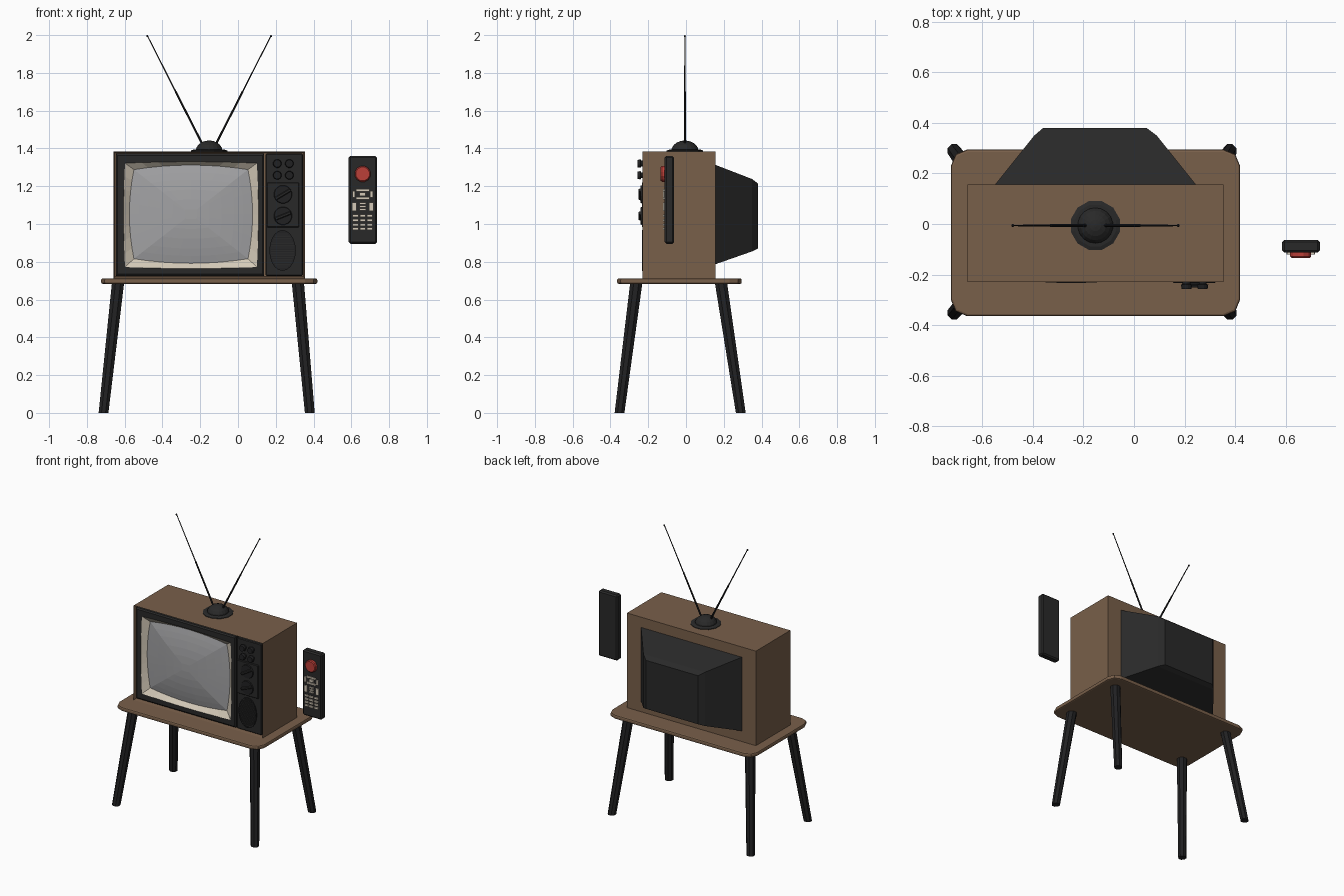
import bpy, bmesh
from math import cos, sin, pi, radians, sqrt
from mathutils import Vector

if "Cube" in bpy.data.objects:
    bpy.data.objects.remove(bpy.data.objects["Cube"], do_unlink=True)


def material(name, r, g, b):
    m = bpy.data.materials.new(name)
    m.use_nodes = True
    m.diffuse_color = (r, g, b, 1)
    node = next(n for n in m.node_tree.nodes if n.type == 'BSDF_PRINCIPLED')
    node.inputs["Base Color"].default_value = (r, g, b, 1)
    node.inputs["Roughness"].default_value = 0.7
    return m


WOOD = material("walnut wood", 0.19, 0.115, 0.068)
DARK = material("dark plastic", 0.022, 0.022, 0.022)
BLACK = material("black lacquer", 0.015, 0.015, 0.016)
CREAM = material("cream trim", 0.66, 0.59, 0.48)
GLASS = material("grey screen", 0.36, 0.36, 0.37)
RED = material("red button", 0.5, 0.05, 0.04)


def finish(name, bm, *mats):
    bmesh.ops.recalc_face_normals(bm, faces=bm.faces)
    mesh = bpy.data.meshes.new(name)
    bm.to_mesh(mesh)
    bm.free()
    for m in mats:
        mesh.materials.append(m)
    ob = bpy.data.objects.new(name, mesh)
    bpy.context.collection.objects.link(ob)
    return ob


def bevel(ob, width, segments=1, limit=60):
    mod = ob.modifiers.new("bevel", 'BEVEL')
    mod.width, mod.segments = width, segments
    mod.limit_method, mod.angle_limit = 'ANGLE', radians(limit)
    return ob


def cube(bm, x, y, z):
    """Box spanning the (low, high) pairs x, y and z."""
    verts = bmesh.ops.create_cube(bm, size=1)["verts"]
    for v in verts:
        for i, (lo, hi) in enumerate((x, y, z)):
            v.co[i] = hi if v.co[i] > 0 else lo
    return verts


def box(name, x, y, z, mat, width=0):
    bm = bmesh.new()
    cube(bm, x, y, z)
    ob = finish(name, bm, mat)
    return bevel(ob, width) if width else ob


def loft(name, rings, mats, bands=None):
    """Skin over matching rings, with both ends capped."""
    bm = bmesh.new()
    loops = [[bm.verts.new(p) for p in ring] for ring in rings]
    n = len(loops[0])
    for k, (a, b) in enumerate(zip(loops, loops[1:])):
        for i in range(n):
            j = (i + 1) % n
            f = bm.faces.new((a[i], a[j], b[j], b[i]))
            f.material_index = bands[k] if bands else 0
    bm.faces.new(loops[0])
    cap = bm.faces.new(loops[-1])
    cap.material_index = bands[-1] if bands else 0
    return finish(name, bm, *mats)


def rod(name, stations, mat, n=8, level=False, squash=1):
    """Round bar through (point, radius) stations; level keeps ends horizontal."""
    axis = Vector(stations[-1][0]) - Vector(stations[0][0])
    turn = axis.to_track_quat('Z', 'Y')
    rings = []
    for p, r in stations:
        ring = []
        for i in range(n):
            a = 2 * pi * (i + 0.5) / n
            d = Vector((r * cos(a), r * sin(a) * squash, 0))
            ring.append(Vector(p) + (d if level else turn @ d))
        rings.append(ring)
    return loft(name, rings, [mat])


def outline(x, z, y, bulge=0, steps=8):
    """Rectangle in the front plane whose sides bow outward."""
    cx, cz = sum(x) / 2, sum(z) / 2
    hx, hz = (x[1] - x[0]) / 2, (z[1] - z[0]) / 2
    pts = []
    for side in range(4):
        for i in range(steps):
            t = 2 * i / steps - 1
            b = bulge * (1 - t * t)
            u, w = [(t * hx, -hz - b), (hx + b, t * hz),
                    (-t * hx, hz + b), (-hx - b, -t * hz)][side]
            pts.append((cx + u, y, cz + w))
    return pts


# Table top with rounded corners and soft rim
bm = bmesh.new()
cube(bm, (-0.725, 0.42), (-0.365, 0.295), (0.683, 0.712))
upright = [e for e in bm.edges if abs(e.verts[0].co.z - e.verts[1].co.z) > 0.01]
bmesh.ops.bevel(bm, geom=upright, offset=0.065, segments=2, profile=0.5, affect='EDGES')
bevel(finish("table_top", bm, WOOD), 0.009, 2)

# Splayed tapered legs
for side, top_x, foot_x in (("right", -0.635, -0.712), ("left", 0.317, 0.38)):
    for end, top_y, foot_y in (("front", -0.263, -0.352), ("back", 0.185, 0.29)):
        rod(f"{end}_{side}_leg", [((foot_x, foot_y, 0), 0.028),
            ((top_x, top_y, 0.69), 0.035)], BLACK, level=True)

# Wooden cabinet with a recessed front
bm = bmesh.new()
cube(bm, (-0.66, 0.355), (-0.23, 0.157), (0.712, 1.385))
front = min(bm.faces, key=lambda f: f.calc_center_median().y)
bmesh.ops.inset_region(bm, faces=[front], thickness=0.013)
for v in front.verts:
    v.co.y = -0.15
finish("cabinet", bm, WOOD)

# Rear tube housing
loft("rear_housing", [outline(x, z, y, 0, 1) for x, z, y in (
    ((-0.555, 0.25), (0.785, 1.315), 0.15),
    ((-0.395, 0.09), (0.855, 1.238), 0.35),
    ((-0.36, 0.05), (0.87, 1.215), 0.38))], [DARK])

# Screen bezel, cream surround and domed glass in one skin
bx, bz = (-0.647, 0.138), (0.725, 1.372)
rings = [outline(bx, bz, -0.14), outline(bx, bz, -0.219),
         outline((-0.638, 0.129), (0.734, 1.363), -0.226),
         outline((-0.598, 0.1), (0.772, 1.322), -0.226, 0.008)]
bands = [0, 0, 0, 1]
cx, cz, hx, hz = -0.249, 1.052, 0.302, 0.236
for s in (1, 0.85, 0.7, 0.5, 0.3, 0.1):
    rings.append(outline((cx - hx * s, cx + hx * s), (cz - hz * s, cz + hz * s),
                         -0.234 + 0.034 * s * s, 0.024 * s))
    bands.append(2)
loft("screen", rings, [DARK, CREAM, GLASS], bands)

# Control panel with knobs
box("control_panel", (0.146, 0.343), (-0.224, -0.14), (0.725, 1.372), DARK, 0.005)
for x in (0.208, 0.272):
    for z in (1.258, 1.32):
        rod("small_knob", [((x, -0.22, z), 0.016), ((x, -0.238, z), 0.016),
            ((x, -0.24, z), 0.023), ((x, -0.257, z), 0.02)], BLACK, 12)
box("dial_plate", (0.153, 0.323), (-0.234, -0.21), (0.982, 1.22), DARK, 0.004)
for z, lean in ((1.157, 0.024), (1.043, 0.016)):
    rod("dial", [((0.238, -0.23, z), 0.05), ((0.238, -0.241, z), 0.046)], BLACK, 16)
    rod("dial_grip", [((0.198, -0.243, z - lean), 0.009),
        ((0.278, -0.243, z + lean), 0.009)], DARK, 6)

# Oval speaker with slats
bm = bmesh.new()
for i in range(-7, 8):
    half = 0.062 * sqrt(1 - (i / 8) ** 2)
    z = 0.86 + i * 0.0125
    cube(bm, (0.236 - half, 0.236 + half), (-0.233, -0.22), (z - 0.0035, z + 0.0035))
finish("speaker_slats", bm, DARK)
rings = []
for rx, rz, y in ((0.07, 0.108, -0.22), (0.07, 0.108, -0.232), (0.063, 0.1, -0.232), (0.063, 0.1, -0.226)):
    rings.append([(0.236 + rx * cos(2 * pi * i / 20), y, 0.86 + rz * sin(2 * pi * i / 20)) for i in range(20)])
loft("speaker_rim", rings, [BLACK])

# Antenna foot, dome and two telescopic rods
ax, ay = -0.153, -0.006
rod("antenna_foot", [((ax, ay, 1.383), 0.1), ((ax, ay, 1.389), 0.1),
    ((ax, ay, 1.394), 0.085)], DARK, 12)
arc = [radians(a) for a in (0, 18, 36, 54, 72, 86)]
rod("antenna_dome", [((ax, ay, 1.386 + 0.056 * sin(a)), 0.072 * cos(a)) for a in arc], DARK, 18)
for side, x0, x1 in (("right", -0.18, -0.48), ("left", -0.126, 0.175)):
    base, tip = Vector((x0, ay, 1.405)), Vector((x1, ay, 1.997))
    mid = base.lerp(tip, 0.5)
    rod(f"{side}_antenna", [(base, 0.0065), (mid, 0.0055), (mid, 0.004), (tip, 0.003)], BLACK)
    rod(f"{side}_antenna_tip", [(tip - Vector((0, 0, 0.008)), 0.004),
        (tip - Vector((0, 0, 0.003)), 0.006), (tip + Vector((0, 0, 0.003)), 0.003)], BLACK)

# Remote control body and power button
rx = 0.66
box("remote_body", (0.586, 0.736), (-0.113, -0.063), (0.895, 1.36), DARK, 0.009)
rod("remote_power_button", [((rx, -0.11, 1.265), 0.043), ((rx, -0.128, 1.265), 0.043),
    ((rx, -0.134, 1.265), 0.037)], RED, 12)

# Remote keys: direction pad, side rockers, centre column and number grid
keys = [(0, 1.158, 0.032, 0.018)]
for s in (-1, 1):
    keys += [(s * 0.047, 1.158, 0.014, 0.036), (0, 1.158 + s * 0.021, 0.07, 0.012),
             (s * 0.045, 1.092, 0.024, 0.046)]
keys += [(0, 1.092 + s * 0.016, 0.034, 0.01) for s in (-1, 0, 1)]
keys += [(c * 0.038, 1.043 - r * 0.023, 0.03, 0.013) for c in (-1, 0, 1) for r in range(4)]
bm = bmesh.new()
for dx, z, w, h in keys:
    cube(bm, (rx + dx - w / 2, rx + dx + w / 2), (-0.121, -0.11), (z - h / 2, z + h / 2))
finish("remote_keys", bm, CREAM)

# Smooth the gently curved surfaces, keep hard edges
for ob in bpy.context.view_layer.objects:
    ob.select_set(ob.type == 'MESH')
    if ob.type == 'MESH':
        bpy.context.view_layer.objects.active = ob
bpy.ops.object.shade_smooth_by_angle(angle=radians(30))
